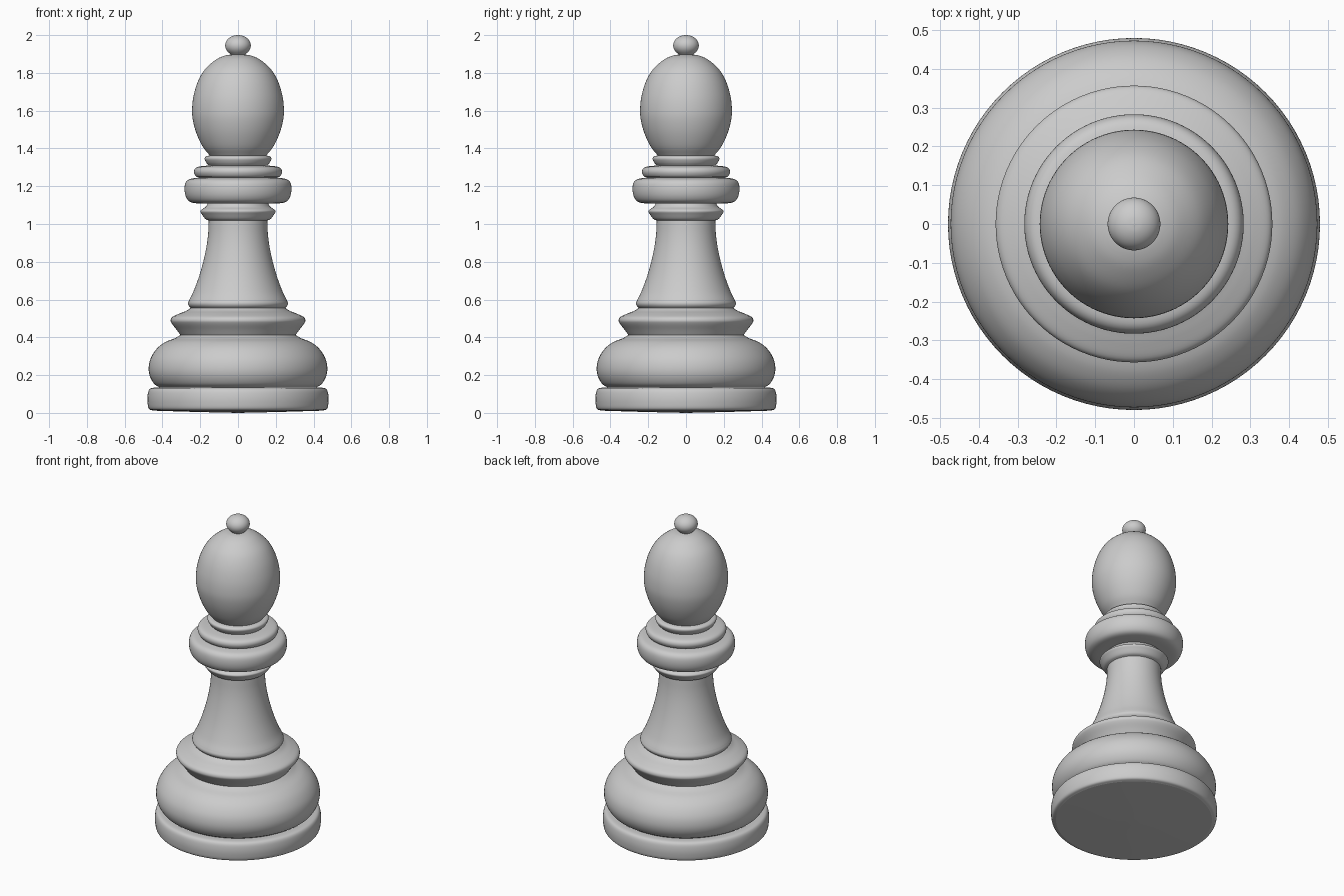
import bpy, bmesh, math
from mathutils import Vector

if "Cube" in bpy.data.objects:
    bpy.data.objects.remove(bpy.data.objects["Cube"])

SEGMENTS = 96


def smooth_profile(points, steps=5):
    """Catmull-Rom curve through the (radius, height) points."""
    p = [Vector(q) for q in points]
    p = [2 * p[0] - p[1]] + p + [2 * p[-1] - p[-2]]
    out = []
    for a, b, c, d in zip(p, p[1:], p[2:], p[3:]):
        for i in range(steps):
            t = i / steps
            out.append(0.5 * (2 * b + (c - a) * t + (2 * a - 5 * b + 4 * c - d) * t * t
                              + (3 * b - a - 3 * c + d) * t ** 3))
    return out + [p[-2]]


def lathe(name, points):
    """Revolve a smoothed profile about z; neighbouring parts share end points."""
    bm = bmesh.new()
    verts = [bm.verts.new((max(r, 0), 0, z)) for r, z in smooth_profile(points)]
    edges = [bm.edges.new(pair) for pair in zip(verts, verts[1:])]
    bmesh.ops.spin(bm, geom=verts + edges, cent=(0, 0, 0), axis=(0, 0, 1),
                   angle=math.tau, steps=SEGMENTS, use_merge=False)
    bmesh.ops.remove_doubles(bm, verts=bm.verts, dist=1e-5)
    bmesh.ops.dissolve_degenerate(bm, edges=bm.edges, dist=1e-6)
    bmesh.ops.recalc_face_normals(bm, faces=bm.faces)
    # make sure the open shell faces outward
    if sum(f.normal.xy.dot(f.calc_center_median().xy) * f.calc_area() for f in bm.faces) < 0:
        bmesh.ops.reverse_faces(bm, faces=bm.faces)
    mesh = bpy.data.meshes.new(name)
    bm.to_mesh(mesh)
    bm.free()
    obj = bpy.data.objects.new(name, mesh)
    bpy.context.collection.objects.link(obj)
    bpy.ops.object.select_all(action='DESELECT')
    obj.select_set(True)
    bpy.context.view_layer.objects.active = obj
    bpy.ops.object.shade_smooth_by_angle(angle=math.radians(40))


# Foot: slightly dished underside and a rounded rim
lathe("underside", [(0, 0), (0.22, 0.005), (0.45, 0.012)])
lathe("foot_rim", [(0.45, 0.012), (0.472, 0.022), (0.479, 0.055), (0.479, 0.09),
                   (0.472, 0.12), (0.455, 0.132), (0.415, 0.134)])
# Lower body
lathe("base_bulge", [(0.415, 0.134), (0.445, 0.155), (0.467, 0.195), (0.473, 0.24),
                     (0.462, 0.29), (0.43, 0.34), (0.385, 0.375), (0.335, 0.395),
                     (0.305, 0.412)])
lathe("base_ring", [(0.305, 0.412), (0.325, 0.44), (0.35, 0.472), (0.357, 0.49),
                    (0.347, 0.508), (0.31, 0.526), (0.275, 0.54), (0.25, 0.556)])
# Stem with a small flared foot
lathe("stem_foot", [(0.25, 0.556), (0.261, 0.568), (0.264, 0.582), (0.257, 0.6)])
lathe("stem", [(0.257, 0.6), (0.235, 0.645), (0.207, 0.72), (0.184, 0.8),
               (0.167, 0.88), (0.158, 0.95), (0.155, 1.018)])
# Stack of collar rings
lathe("lower_collar", [(0.155, 1.018), (0.173, 1.027), (0.19, 1.05), (0.199, 1.066),
                       (0.192, 1.077), (0.172, 1.09), (0.16, 1.108)])
lathe("main_collar", [(0.16, 1.108), (0.225, 1.11), (0.258, 1.12), (0.276, 1.145),
                      (0.283, 1.18), (0.279, 1.215), (0.262, 1.235), (0.23, 1.243),
                      (0.2, 1.246)])
lathe("upper_collar", [(0.2, 1.246), (0.222, 1.252), (0.233, 1.274), (0.227, 1.294),
                       (0.205, 1.304), (0.155, 1.31)])
lathe("neck_ring", [(0.155, 1.31), (0.168, 1.325), (0.177, 1.345), (0.17, 1.357),
                    (0.15, 1.363)])
# Egg-shaped head and round finial
lathe("head", [(0.15, 1.363), (0.187, 1.41), (0.22, 1.48), (0.239, 1.55), (0.243, 1.61),
               (0.235, 1.68), (0.212, 1.755), (0.174, 1.82), (0.12, 1.868),
               (0.075, 1.89), (0.038, 1.897)])
lathe("finial", [(0.038, 1.897)] + [
    (0.068 * math.cos(a), 1.945 + 0.055 * math.sin(a))
    for a in (math.radians(d) for d in (-36, -18, 0, 18, 36, 54, 72, 90))])
